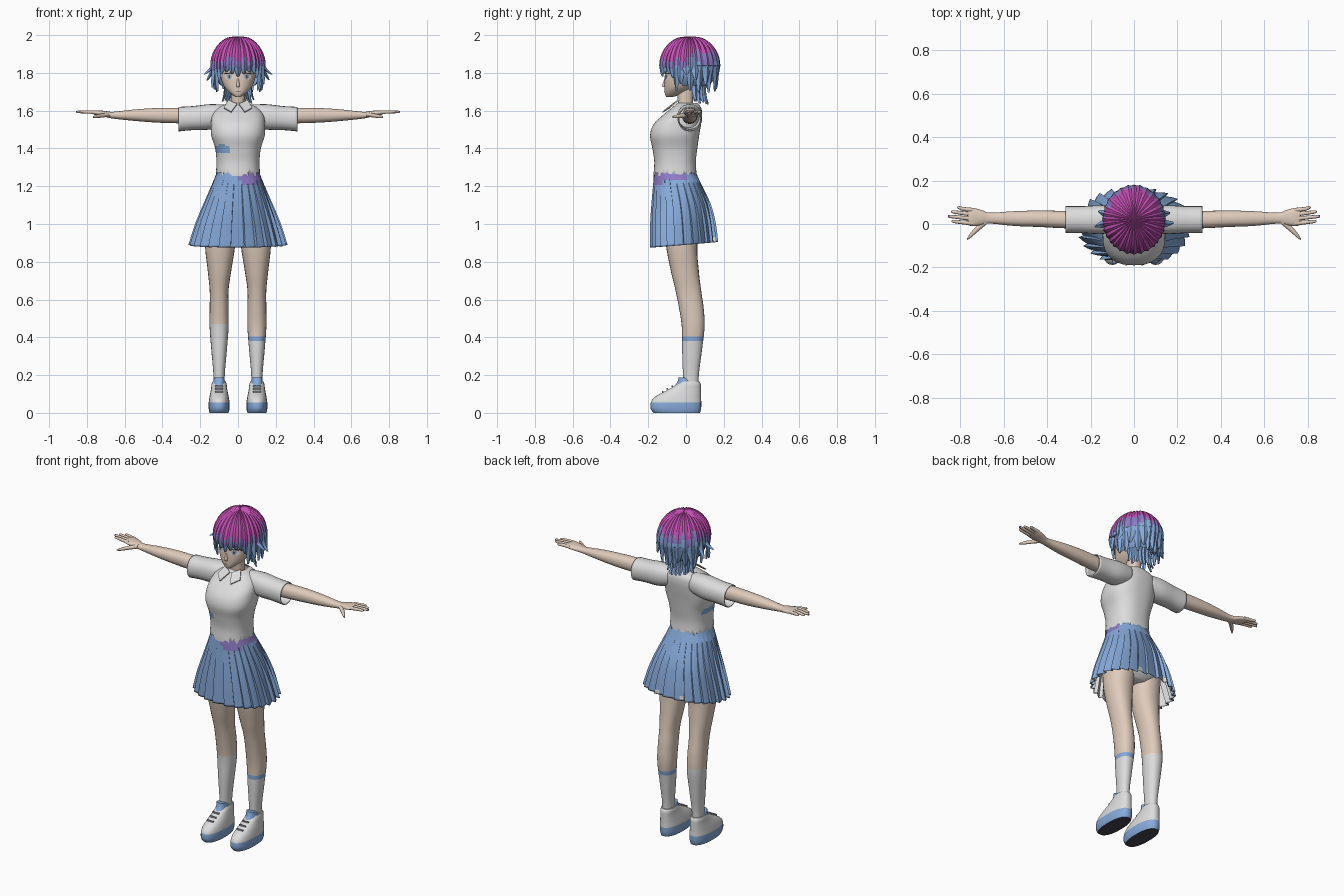
import bpy, bmesh, math, random
from mathutils import Vector
from mathutils.bvhtree import BVHTree

random.seed(4)
if "Cube" in bpy.data.objects:
    bpy.data.objects.remove(bpy.data.objects["Cube"])


def material(name, rgb):
    m = bpy.data.materials.new(name)
    m.use_nodes = True
    m.diffuse_color = (*rgb, 1)
    bsdf = next(n for n in m.node_tree.nodes if n.type == 'BSDF_PRINCIPLED')
    bsdf.inputs["Base Color"].default_value = (*rgb, 1)
    bsdf.inputs["Roughness"].default_value = 0.9
    return m


SKIN = material("skin", (0.74, 0.60, 0.50))
WHITE = material("off white", (0.72, 0.72, 0.72))
BLUE = material("soft blue", (0.24, 0.40, 0.70))
PURPLE = material("violet", (0.27, 0.20, 0.56))
MAGENTA = material("magenta", (0.56, 0.08, 0.46))
DARK = material("charcoal", (0.06, 0.06, 0.08))
GREY = material("iris grey", (0.36, 0.38, 0.44))


def finish(name, bm, mats, rule=None, angle=50, thick=0, inner=0):
    """Turn a bmesh into an object, colour its faces by rule and shade it."""
    bmesh.ops.recalc_face_normals(bm, faces=bm.faces)
    me = bpy.data.meshes.new(name)
    bm.to_mesh(me)
    bm.free()
    ob = bpy.data.objects.new(name, me)
    bpy.context.collection.objects.link(ob)
    for m in mats:
        me.materials.append(m)
    if rule:
        for p in me.polygons:
            p.material_index = rule(p.center, p.normal)
    if angle:
        bpy.ops.object.select_all(action='DESELECT')
        ob.select_set(True)
        bpy.context.view_layer.objects.active = ob
        bpy.ops.object.shade_smooth_by_angle(angle=math.radians(angle))
    if thick:
        s = ob.modifiers.new("thickness", 'SOLIDIFY')
        s.thickness = thick
        s.material_offset = inner
    return ob


def resample(rows, k):
    """Smooth curve through the section rows."""
    out = []
    for i in range(len(rows) - 1):
        a, b, c, d = rows[max(i - 1, 0)], rows[i], rows[i + 1], rows[min(i + 2, len(rows) - 1)]
        for s in range(k):
            t = s / k
            out.append([q + t / 2 * (r - p + t * (2 * p - 5 * q + 4 * r - e + t * (3 * (q - r) + e - p)))
                        for p, q, r, e in zip(a, b, c, d)])
    return out + [list(rows[-1])]


def upright(u, v, t):
    return (u, v, t)


def sideways(side):
    return lambda u, v, t: (side * t, u, v)


def loft(rows, place=upright, n=24, k=4, power=0.9, cap=True, wave=None):
    """Rows are (position, u centre, u half, v min, v max)."""
    bm = bmesh.new()
    rings = []
    for t, uc, uh, v0, v1 in resample(rows, k):
        ring = []
        for j in range(n):
            shift, grow = wave(j, t) if wave else (0, 1)
            a = math.tau * (j + shift) / n
            c, s = math.cos(a), math.sin(a)
            c, s = (math.copysign(abs(w) ** power, w) * grow for w in (c, s))
            ring.append(bm.verts.new(place(uc + uh * c, (v0 + v1) / 2 + (v1 - v0) / 2 * s, t)))
        rings.append(ring)
    for r, q in zip(rings, rings[1:]):
        for j in range(n):
            bm.faces.new((r[j], r[(j + 1) % n], q[(j + 1) % n], q[j]))
    if cap:
        bm.faces.new(rings[0])
        bm.faces.new(rings[-1])
    return bm


# Head, nose and neck
head = finish("head", loft([
    (1.672, 0, .012, -.105, -.07), (1.69, 0, .04, -.112, -.02), (1.72, 0, .069, -.114, .03),
    (1.76, 0, .088, -.114, .08), (1.80, 0, .095, -.112, .11), (1.86, 0, .10, -.112, .13),
    (1.92, 0, .085, -.08, .11), (1.955, 0, .03, -.03, .05)], n=32), [SKIN], angle=70)
finish("nose", loft([(1.725, 0, .009, -.122, -.10), (1.735, 0, .009, -.126, -.10),
                     (1.775, 0, .004, -.113, -.10)], n=10), [SKIN], angle=70)
finish("neck", loft([(1.56, 0, .045, -.04, .055), (1.63, 0, .038, -.042, .038),
                     (1.72, 0, .038, -.05, .04)]), [SKIN])

# Facial features as thin plates following the face
tree = BVHTree.FromPolygons([v.co for v in head.data.vertices],
                            [tuple(p.vertices) for p in head.data.polygons])


def face_plate(name, x, z, hw, hh, mat, lift, tilt=0):
    bm = bmesh.new()

    def on_face(px, pz):
        hit = tree.ray_cast(Vector((px, -1, pz)), Vector((0, 1, 0)))[0]
        return bm.verts.new((px, (hit.y if hit else -.08) - lift, pz))
    mid = on_face(x, z)
    rim = [on_face(x + hw * math.cos(i * math.tau / 16),
                   z + hh * math.sin(i * math.tau / 16) + tilt * math.cos(i * math.tau / 16))
           for i in range(16)]
    for a, b in zip(rim, rim[1:] + rim[:1]):
        bm.faces.new((mid, a, b))
    finish(name, bm, [mat])


for side, label in ((1, "left"), (-1, "right")):
    x = side * .046
    face_plate(label + "_eye_white", x, 1.78, .024, .018, WHITE, .002)
    face_plate(label + "_iris", x, 1.78, .013, .016, GREY, .003)
    face_plate(label + "_pupil", x, 1.78, .005, .008, DARK, .004)
    face_plate(label + "_lash", x, 1.798, .027, .003, DARK, .004, -side * .002)
    face_plate(label + "_brow", x, 1.822, .024, .002, DARK, .003)
face_plate("mouth", 0, 1.703, .013, .002, DARK, .002)

# Hair: under-cap plus overlapping locks
RX, RY, RZ, HY, HZ = .135, .15, .15, .02, 1.838


def hair_colour(c, n):
    edge = 1.87 + .03 * (c.y > .02) + .014 * math.sin(c.x * 90 + c.y * 60)
    return 0 if c.z > edge else 1 if c.z > edge - .04 else 2


cap = bmesh.new()
bmesh.ops.create_uvsphere(cap, u_segments=32, v_segments=20, radius=1)
for v in cap.verts:
    v.co = (v.co.x * RX * .97, HY + v.co.y * RY * .97, HZ + v.co.z * RZ * .99)
bmesh.ops.delete(cap, geom=[f for f in cap.faces if f.calc_center_median().z < 1.74 or
                            (f.calc_center_median().y < -.03 and f.calc_center_median().z < 1.84)],
                 context='FACES')
finish("hair_cap", cap, [MAGENTA, PURPLE, BLUE], hair_colour)
hair = bmesh.new()


def lock(d, z_end, width, tuck=0.0, flick=0.0, sway=0.0):
    """A ridged strand from the crown; d is the angle away from the front."""
    rings, steps = [], 20
    for i in range(steps):
        t = i / steps
        s = max(0, (t - .55) / .45)
        phi = min(t / .55, 1) * math.pi / 2
        r = math.sin(phi) - tuck * math.sin(math.pi * s) + flick * s * s
        a = d - math.pi / 2 + sway * s * s
        z = HZ + RZ * math.cos(phi) + (z_end - HZ) * s
        full = (.12 + .88 * math.sin(phi)) * (1 - s) ** .65
        out = Vector((math.cos(a) * math.sin(phi), math.sin(a) * math.sin(phi), math.cos(phi)))
        along = Vector((-math.sin(a), math.cos(a), 0)) * width * full
        p = Vector((RX * r * math.cos(a), HY + RY * r * math.sin(a), z))
        rings.append([hair.verts.new(q) for q in (p - along, p + out * .012 * min(1, full * 2),
                                                  p + along, p - out * .012 * full)])
    for r, q in zip(rings, rings[1:]):
        for j in range(4):
            hair.faces.new((r[j], r[(j + 1) % 4], q[(j + 1) % 4], q[j]))
    hair.faces.new(rings[0])
    hair.faces.new(rings[-1])


for i in range(-3, 4):
    lock(i * .23, 1.775 if i == 0 else 1.80 - .01 * (i % 2), .023, .02, -.06, .08 * i / 3)
for side in (-1, 1):
    for d, z, w, tuck, flick in ((.85, 1.755, .022, .02, -.08), (1.05, 1.69, .024, .04, -.12),
                                 (1.25, 1.72, .026, 0, .05), (1.45, 1.775, .024, -.03, .40),
                                 (1.6, 1.69, .028, .05, -.1), (1.75, 1.75, .024, 0, .28),
                                 (1.95, 1.69, .03, .06, -.1), (2.2, 1.72, .03, .02, .05),
                                 (2.45, 1.69, .03, .08, -.15), (2.7, 1.72, .03, .03, -.05),
                                 (2.95, 1.69, .03, .08, -.1)):
        lock(side * d, z + random.uniform(-.012, .012), w, tuck, flick, random.uniform(-.08, .08))
    for d in (1.95, 2.2, 2.45, 2.7, 2.95):
        lock(side * d, random.uniform(1.595, 1.635), .032, .42, -.28, random.uniform(-.1, .1))
lock(math.pi, 1.70, .03, .05, -.08)
finish("hair_locks", hair, [MAGENTA, PURPLE, BLUE], hair_colour, angle=35)


# Shirt body with ragged hem
def shirt_colour(c, n):
    return int(((c.x + .085) / .045) ** 2 + ((c.z - 1.395) / .024) ** 2 < 1 and c.y < 0)


shirt = loft([(1.265, 0, .117, -.172, .056), (1.33, 0, .114, -.168, .052), (1.40, 0, .121, -.178, .06),
              (1.47, 0, .142, -.19, .07), (1.53, 0, .143, -.17, .08), (1.58, 0, .135, -.118, .085),
              (1.615, 0, .105, -.075, .08), (1.64, 0, .05, -.045, .06)],
             n=64, k=6, power=.82, cap=False)
for v in shirt.verts:
    if v.co.z < 1.268:
        v.co.z += random.choice((-.012, 0, .018, .03))
finish("shirt", shirt, [WHITE, BLUE], shirt_colour)

# Skirt: knife pleats, with a waist stain and pale lining
def pleat(j, z):
    depth = .05 * min(1, max(0, (1.25 - z) / .25))
    return (0, .4, .8)[j % 3], 1 + depth * (1, .1, -.9)[j % 3]


def skirt_colour(c, n):
    if ((c.x - .065) / .06) ** 2 + ((c.z - 1.245) / .04) ** 2 < 1 and c.y < 0:
        return 1
    return 2 if c.z < .925 and c.y > .08 and abs(abs(c.x) - .08) < .02 else 0


skirt = loft([(1.295, 0, .110, -.164, .046), (1.25, 0, .121, -.171, .062), (1.1, 0, .178, -.18, .125),
              (.985, 0, .218, -.183, .15), (.875, 0, .25, -.183, .163)],
             n=78, k=6, cap=False, wave=pleat)
for v in skirt.verts:
    v.co.z += .03 * (v.co.y + .19) / .36 * (1.295 - v.co.z) / .42
finish("skirt", skirt, [BLUE, PURPLE, WHITE], skirt_colour, angle=25, thick=.004, inner=2)
finish("hips", loft([(.93, 0, .07, -.07, .05), (.98, 0, .15, -.12, .09), (1.1, 0, .15, -.13, .09),
                     (1.26, 0, .1, -.14, .03)]), [WHITE])

for side, label in ((1, "left"), (-1, "right")):
    # Collar flap
    bm = bmesh.new()
    bm.faces.new([bm.verts.new((side * x, y, z)) for x, y, z in
                  ((.004, -.07, 1.632), (.05, -.04, 1.652), (.075, -.085, 1.612), (.036, -.122, 1.59))])
    finish(label + "_collar_flap", bm, [WHITE], angle=0, thick=.006)

    # Sleeve, arm and hand
    across = sideways(side)
    finish(label + "_sleeve", loft([
        (.07, .02, .055, 1.52, 1.632), (.15, .02, .066, 1.50, 1.634), (.24, .02, .062, 1.497, 1.624),
        (.315, .02, .062, 1.49, 1.62)], across, cap=False), [WHITE], thick=.006)
    finish(label + "_arm", loft([
        (.15, .02, .04, 1.53, 1.61), (.31, .02, .04, 1.533, 1.615), (.43, .024, .038, 1.537, 1.614),
        (.55, .025, .034, 1.546, 1.606), (.66, .027, .025, 1.558, 1.594), (.70, .03, .034, 1.566, 1.598),
        (.74, .032, .042, 1.574, 1.602), (.765, .033, .038, 1.58, 1.60)], across), [SKIN])
    for finger, y0, y1, tip in (("little", .064, .076, .815), ("ring", .044, .056, .842),
                                ("middle", .023, .035, .857), ("index", .003, .012, .84)):
        finish(f"{label}_{finger}_finger", loft([
            (.74, y0, .010, 1.58, 1.60), (.79, (y0 + y1) / 2, .009, 1.584, 1.602),
            (tip - .008, y1, .007, 1.587, 1.60), (tip, y1, .002, 1.591, 1.596)], across, n=10),
            [SKIN, PURPLE], lambda c, n: int(abs(c.x) > .85))
    finish(label + "_thumb", loft([
        (.68, .015, .018, 1.568, 1.592), (.72, -.02, .016, 1.563, 1.585),
        (.75, -.05, .012, 1.56, 1.578), (.768, -.07, .004, 1.562, 1.57)], across, n=10), [SKIN])

    # Leg with sock painted below its cuff
    cuff = .40 if side > 0 else .47
    s = side * .1

    def leg_colour(c, n):
        if side > 0 and cuff - .014 < c.z < cuff:
            return 2
        return int(c.z < cuff)
    finish(label + "_leg", loft([
        (.10, s, .030, -.012, .065), (.20, s, .030, -.016, .068), (.32, s, .04, -.02, .083),
        (.45, s, .05, -.022, .098), (.55, s, .05, -.036, .094), (.65, s, .05, -.056, .08),
        (.75, s * .98, .062, -.08, .068), (.88, s * .95, .079, -.105, .06),
        (1.02, s * .9, .084, -.12, .08)], k=11), [SKIN, WHITE, BLUE], leg_colour)

    # Shoe with blue sole, tongue and laces
    finish(label + "_shoe", loft([
        (0, s, .05, -.172, .074), (.022, s, .055, -.187, .08), (.055, s, .055, -.186, .081),
        (.078, s, .052, -.172, .08), (.10, s, .048, -.14, .08), (.125, s, .043, -.092, .08),
        (.15, s, .04, -.05, .079), (.165, s, .036, -.035, .072)], n=32, power=.85),
        [WHITE, BLUE, DARK], lambda c, n: 2 if n.z < -.9 else int(c.z < .052))
    finish(label + "_shoe_tongue", loft([(.12, s, .026, -.075, .03), (.16, s, .031, -.048, .045),
                                         (.188, s, .026, -.038, -.006)]), [BLUE])
    for i in range(3):
        bm = bmesh.new()
        bmesh.ops.create_cube(bm, size=1)
        for v in bm.verts:
            v.co = (s + v.co.x * .042, -.072 - i * .026 + v.co.y * .008, .142 - i * .015 + v.co.z * .008)
        finish(f"{label}_lace_{i + 1}", bm, [GREY], angle=0)
